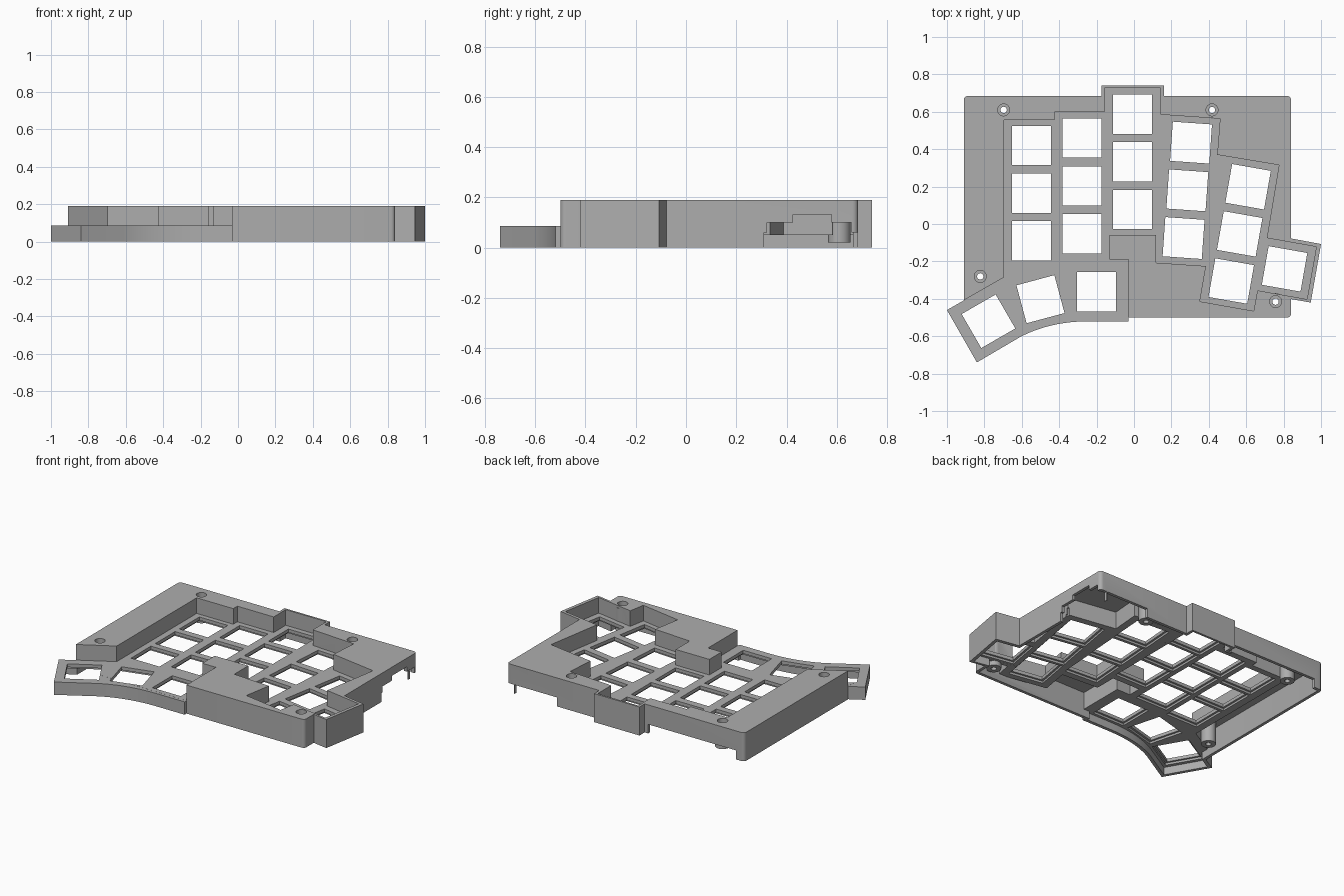
import bpy, bmesh, math
from mathutils import Vector

if "Cube" in bpy.data.objects:
    bpy.data.objects.remove(bpy.data.objects["Cube"])

grey = bpy.data.materials.new("mid_grey_plastic")
grey.use_nodes = True
grey.diffuse_color = (0.42, 0.42, 0.42, 1)
grey.node_tree.nodes["Principled BSDF"].inputs["Base Color"].default_value = (0.42, 0.42, 0.42, 1)

TOP, PLATE, PLATE_UNDER, ROOF = 0.19, 0.086, 0.05, 0.165


def ccw(pts):
    area = sum(a[0] * b[1] - b[0] * a[1] for a, b in zip(pts, pts[1:] + pts[:1]))
    return pts if area > 0 else pts[::-1]


def offset(pts, d):
    """Mitred outline offset, positive grows."""
    pts = [Vector(p) for p in ccw(pts)]
    out = []
    for i, p in enumerate(pts):
        a = (p - pts[i - 1]).normalized()
        b = (pts[(i + 1) % len(pts)] - p).normalized()
        na, nb = Vector((a.y, -a.x)), Vector((b.y, -b.x))
        out.append(tuple(p + (na + nb) * d / (1 + na.dot(nb))))
    return out


def prism(name, outlines, z0, z1):
    """One mesh holding an upright prism for each outline."""
    bm = bmesh.new()
    for pts in outlines:
        base = [bm.verts.new((x, y, z0)) for x, y in ccw(pts)]
        cap = [bm.verts.new((v.co.x, v.co.y, z1)) for v in base]
        bm.faces.new(base[::-1])
        bm.faces.new(cap)
        for i in range(len(base)):
            j = (i + 1) % len(base)
            bm.faces.new((base[i], base[j], cap[j], cap[i]))
    mesh = bpy.data.meshes.new(name)
    bm.to_mesh(mesh)
    bm.free()
    mesh.materials.append(grey)
    obj = bpy.data.objects.new(name, mesh)
    bpy.context.collection.objects.link(obj)
    return obj


def combine(target, other, op):
    mod = target.modifiers.new(op, 'BOOLEAN')
    mod.operation, mod.solver, mod.object = op, 'EXACT', other
    bpy.context.view_layer.objects.active = target
    bpy.ops.object.modifier_apply(modifier=mod.name)
    bpy.data.objects.remove(other)


def box(x0, x1, y0, y1):
    return [(x0, y0), (x1, y0), (x1, y1), (x0, y1)]


def rounded(x0, x1, y0, y1, r):
    pts = []
    corners = [(x1 - r, y1 - r), (x0 + r, y1 - r), (x0 + r, y0 + r), (x1 - r, y0 + r)]
    for k, (cx, cy) in enumerate(corners):
        for i in range(6):
            a = math.pi / 2 * (k + i / 5)
            pts.append((cx + r * math.cos(a), cy + r * math.sin(a)))
    return pts


def circle(c, r, n=24):
    return [(c[0] + r * math.cos(i * math.tau / n), c[1] + r * math.sin(i * math.tau / n))
            for i in range(n)]


def square(x, y, deg, size):
    a, h = math.radians(deg), size / 2
    return [(x + u * math.cos(a) - v * math.sin(a), y + u * math.sin(a) + v * math.cos(a))
            for u, v in box(-h, h, -h, h)]


# Outlines
frame = rounded(-0.91, 0.84, -0.50, 0.685, 0.022)
bump = box(-0.175, 0.16, 0.5, 0.74)
side_block = [(0.72, -0.055), (1.0, -0.107), (0.945, -0.42), (0.66, -0.37)]
p0, p1, p2 = Vector((-0.235, -0.52)), Vector((-0.45, -0.52)), Vector((-0.61, -0.605))
arc = [tuple(p0 * (1 - t) ** 2 + p1 * 2 * t * (1 - t) + p2 * t * t)
       for t in [i / 12 for i in range(13)]]
thumb = [(-0.03, -0.52)] + arc + [(-0.84, -0.74), (-1.0, -0.46), (-0.695, -0.285), (-0.03, -0.285)]
well = [(-0.695, 0.557), (-0.425, 0.557), (-0.425, 0.6), (-0.157, 0.6), (-0.157, 0.727),
        (0.142, 0.727), (0.142, 0.585), (0.46, 0.563), (0.445, 0.37), (0.775, 0.315),
        (0.71, -0.075), (0.975, -0.122), (0.925, -0.402), (0.66, -0.355), (0.64, -0.465),
        (0.352, -0.414), (0.385, -0.225), (0.118, -0.207), (0.118, -0.06), (-0.13, -0.06),
        (-0.13, -0.19), (-0.03, -0.19), (-0.03, -0.9), (-1.1, -0.9), (-1.1, -0.517), (-0.695, -0.285)]

# Key positions: x, y, angle
keys = [(-0.548, y, 0) for y in (0.42, 0.165, -0.09)]
keys += [(-0.278, y, 0) for y in (0.46, 0.203, -0.052)]
keys += [(-0.008, y, 0) for y in (0.587, 0.333, 0.078)]
keys += [(0.285 + 0.02 * k, 0.18 + 0.255 * k, -4) for k in (-1, 0, 1)]
keys += [(0.565 + 0.045 * k, -0.053 + 0.252 * k, -10) for k in (-1, 0, 1)]
keys += [(0.805, -0.24, -10), (-0.2, -0.362, 0), (-0.5, -0.402, 15), (-0.778, -0.52, 30)]
screws = [(-0.697, 0.61), (0.417, 0.61), (-0.822, -0.28), (0.757, -0.415)]

# Outer frame with recessed key well and thumb wing
case = prism("keyboard_case", [frame], -0.02, TOP + 0.02)
combine(case, prism("back_bump", [bump], -0.03, TOP + 0.03), 'UNION')
combine(case, prism("side_key_block", [side_block], -0.04, TOP + 0.04), 'UNION')
combine(case, prism("key_well", [well], PLATE, 0.5), 'DIFFERENCE')
combine(case, prism("thumb_wing", [thumb], -0.05, PLATE - 0.0005), 'UNION')

# Hollow underside below the key plate
hollows = [(offset(frame, -0.02), 0), (offset(thumb, -0.022), 1),
           (box(-0.157, 0.142, 0.45, 0.725), 2),
           ([(0.6, -0.06), (0.975, -0.125), (0.926, -0.4), (0.55, -0.33)], 3)]
for outline, k in hollows:
    combine(case, prism("hollow", [outline], -0.1 - k / 100, PLATE_UNDER + k / 5000), 'DIFFERENCE')

# Hollow inside the raised frame, leaving walls around the well
attic = prism("frame_hollow", [offset(frame, -0.02)], 0.04, ROOF)
combine(attic, prism("well_walls", [offset(well, 0.022)], -0.2, 0.4), 'DIFFERENCE')
combine(case, attic, 'DIFFERENCE')

# Screw posts
combine(case, prism("screw_posts", [circle(s, 0.045) for s in screws], 0.02, ROOF + 0.01), 'UNION')

# Cable opening in the right wall and relief cuts in the back wall
combine(case, prism("wall_cuts", [box(0.79, 0.9, 0.31, 0.8), box(0.47, 0.785, 0.655, 0.8),
                                  box(-0.85, -0.2, 0.655, 0.72)], -0.2, 0.06), 'DIFFERENCE')
combine(case, prism("plug_recess", [box(0.79, 0.9, 0.322, 0.658)], 0.03, 0.1), 'DIFFERENCE')
combine(case, prism("plug_arch", [box(0.79, 0.9, 0.425, 0.578)], 0.035, 0.132), 'DIFFERENCE')

# Key holes with a wider step beneath
combine(case, prism("key_steps", [square(*k, 0.236) for k in keys], -0.2, 0.064), 'DIFFERENCE')
combine(case, prism("key_holes", [square(*k, 0.21) for k in keys], -0.25, 0.12), 'DIFFERENCE')

# Countersunk screw holes
combine(case, prism("screw_heads", [circle(s, 0.032) for s in screws], 0.15, 0.4), 'DIFFERENCE')
combine(case, prism("screw_holes", [circle(s, 0.017) for s in screws], -0.3, 0.5), 'DIFFERENCE')

# Trim to a level base and top
combine(case, prism("base_trim", [box(-2, 2, -2, 2)], -1, 0), 'DIFFERENCE')
combine(case, prism("top_trim", [box(-2, 2, -2, 2)], TOP, 1), 'DIFFERENCE')

# Smooth only the rounded corners and holes
bpy.ops.object.select_all(action='DESELECT')
case.select_set(True)
bpy.context.view_layer.objects.active = case
bpy.ops.object.shade_smooth_by_angle(angle=math.radians(25))
